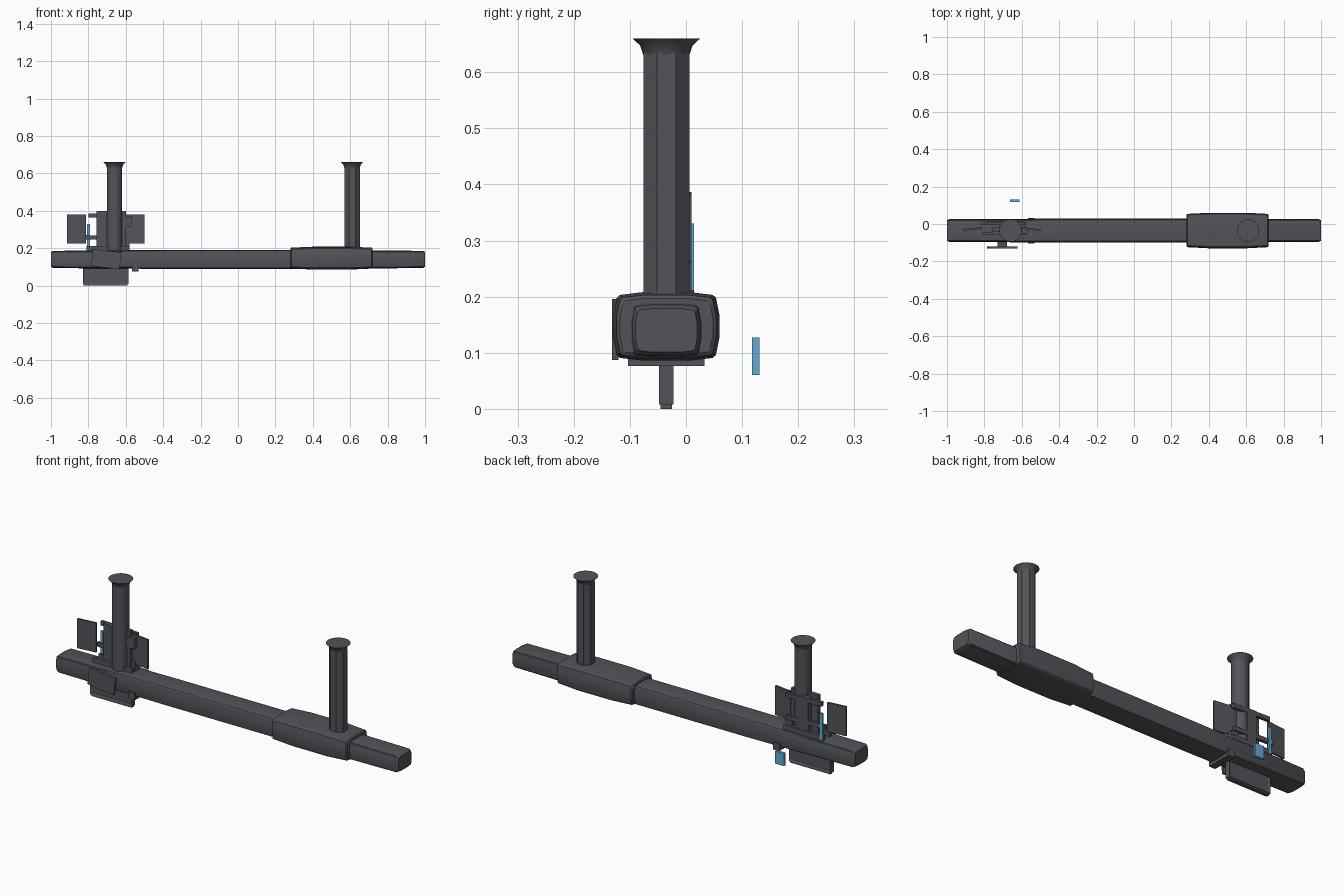
import bpy, bmesh, math
from mathutils import Matrix, Vector

if "Cube" in bpy.data.objects:
    bpy.data.objects.remove(bpy.data.objects["Cube"])

CY = -0.035  # centre line of the beam in y


def material(name, rgb):
    m = bpy.data.materials.new(name)
    m.diffuse_color = (*rgb, 1)
    m.use_nodes = True
    m.node_tree.nodes["Principled BSDF"].inputs["Base Color"].default_value = m.diffuse_color
    return m


GREY = material("dark grey", (0.085, 0.088, 0.102))
BLUE = material("light blue", (0.13, 0.40, 0.66))


def finish(bm, name, mat, smooth=None):
    bmesh.ops.recalc_face_normals(bm, faces=bm.faces)
    me = bpy.data.meshes.new(name)
    bm.to_mesh(me)
    bm.free()
    me.materials.append(mat)
    ob = bpy.data.objects.new(name, me)
    bpy.context.collection.objects.link(ob)
    if smooth:
        bpy.ops.object.select_all(action='DESELECT')
        ob.select_set(True)
        bpy.context.view_layer.objects.active = ob
        bpy.ops.object.shade_smooth_by_angle(angle=math.radians(smooth))
    return ob


def loft(name, rings, mat, smooth=None):
    bm = bmesh.new()
    loops = [[bm.verts.new(p) for p in r] for r in rings]
    n = len(loops[0])
    for a, b in zip(loops, loops[1:]):
        for i in range(n):
            j = (i + 1) % n
            bm.faces.new((a[i], a[j], b[j], b[i]))
    bm.faces.new(loops[0])
    bm.faces.new(loops[-1])
    return finish(bm, name, mat, smooth)


def barrel_ring(x, hy, hz, cz):
    """Softly bulged rectangle across the beam."""
    q = [(1, 0.3), (0.93, 0.84), (0.87, 0.92), (0.45, 1)]
    pts = (q + [(-a, b) for a, b in reversed(q)]
           + [(-a, -b) for a, b in q] + [(a, -b) for a, b in reversed(q)])
    return [(x, CY + a * hy, cz + b * hz) for a, b in pts]


def box(name, x, y, z, mat=GREY, turn=0, tilt=0, inset=0):
    """Box from ranges, turned about z and tilted about y (degrees)."""
    bm = bmesh.new()
    bmesh.ops.create_cube(bm, size=1)
    size = Vector((x[1] - x[0], y[1] - y[0], z[1] - z[0]))
    mid = Vector((sum(x) / 2, sum(y) / 2, sum(z) / 2))
    bmesh.ops.scale(bm, vec=size, verts=bm.verts)
    if inset:
        bm.normal_update()
        sides = [f for f in bm.faces if abs(f.normal.y) > 0.9]
        bmesh.ops.inset_individual(bm, faces=sides, thickness=inset, depth=-0.004)
    m = (Matrix.Translation(mid) @ Matrix.Rotation(math.radians(turn), 4, 'Z')
         @ Matrix.Rotation(math.radians(tilt), 4, 'Y'))
    bmesh.ops.transform(bm, matrix=m, verts=bm.verts)
    return finish(bm, name, mat)


# long beam with slightly narrowed ends
loft("main_beam", [barrel_ring(x, hy, hz, 0.14) for x, hy, hz in [
    (-1, 0.055, 0.039), (-0.988, 0.061, 0.046), (-0.37, 0.064, 0.051),
    (0.37, 0.064, 0.051), (0.988, 0.061, 0.046), (1, 0.055, 0.039)]], GREY, 30)

# thicker sleeve around the beam
loft("sleeve", [barrel_ring(x, hy, hz, 0.147) for x, hy, hz in [
    (0.28, 0.083, 0.050), (0.285, 0.089, 0.056), (0.40, 0.095, 0.061),
    (0.60, 0.095, 0.061), (0.715, 0.089, 0.056), (0.72, 0.083, 0.050)]], GREY, 30)


# support columns with flared tops
def column(name, x, sides, smooth):
    k = 1 / math.cos(math.pi / sides)
    prof = [(0.041 * k, 0.17), (0.041 * k, 0.635), (0.047, 0.648), (0.06, 0.66)]
    loft(name, [[(x + r * math.cos((i + 0.5) * math.tau / sides),
                  CY + r * math.sin((i + 0.5) * math.tau / sides), z)
                 for i in range(sides)] for r, z in prof[:-2]], GREY, smooth)
    loft(name + "_flare", [[(x + r * math.cos(i * math.tau / 24),
                             CY + r * math.sin(i * math.tau / 24), z)
                            for i in range(24)]
                           for r, z in [(0.041, 0.63)] + prof[2:]], GREY, 40)


column("left_column", -0.66, 24, 30)
column("right_column", 0.61, 8, None)

# upright panels beside the left column
box("left_panel", (-0.915, -0.812), (-0.031, -0.021), (0.225, 0.38), turn=6)
box("right_panel", (-0.602, -0.50), (-0.032, -0.022), (0.225, 0.38), turn=-8)
box("middle_panel", (-0.757, -0.60), (-0.042, -0.018), (0.19, 0.40))
box("back_block", (-0.72, -0.665), (-0.02, 0.010), (0.19, 0.385))
box("small_block", (-0.62, -0.57), (-0.05, -0.028), (0.315, 0.37))

# horizontal rails joining the panels
for name, x, z in [("upper_rail", (-0.80, -0.585), 0.372),
                   ("lower_rail", (-0.82, -0.59), 0.255)]:
    box(name, x, (-0.006, 0.010), (z - 0.011, z + 0.011), tilt=2)

# feet resting on the beam
for name, y in [("front_foot", (-0.058, -0.042)), ("back_foot", (-0.006, 0.013))]:
    box(name, (-0.81, -0.58), y, (0.185, 0.212))
box("foot_block", (-0.62, -0.58), (-0.03, 0.0), (0.18, 0.24))

# framed plate below the beam
box("lower_plate", (-0.83, -0.585), (-0.048, -0.022), (0.008, 0.10), inset=0.016)
box("lower_plate_edge", (-0.825, -0.59), (-0.045, -0.025), (0.0, 0.02))

# tilted plate on the front and the strap under the beam
box("front_plate", (-0.782, -0.628), (-0.132, -0.120), (0.096, 0.187), tilt=7)
box("front_plate_mount", (-0.73, -0.68), (-0.121, -0.09), (0.12, 0.16))
box("strap", (-0.568, -0.532), (-0.103, 0.033), (0.076, 0.092))
for name, y in [("strap_front", (-0.103, -0.092)), ("strap_back", (0.022, 0.033))]:
    box(name, (-0.568, -0.532), y, (0.085, 0.115))

# blue pieces
box("blue_stick", (-0.806, -0.79), (0.004, 0.014), (0.19, 0.33), BLUE)
box("blue_tag", (-0.663, -0.613), (0.118, 0.131), (0.06, 0.127), BLUE)
